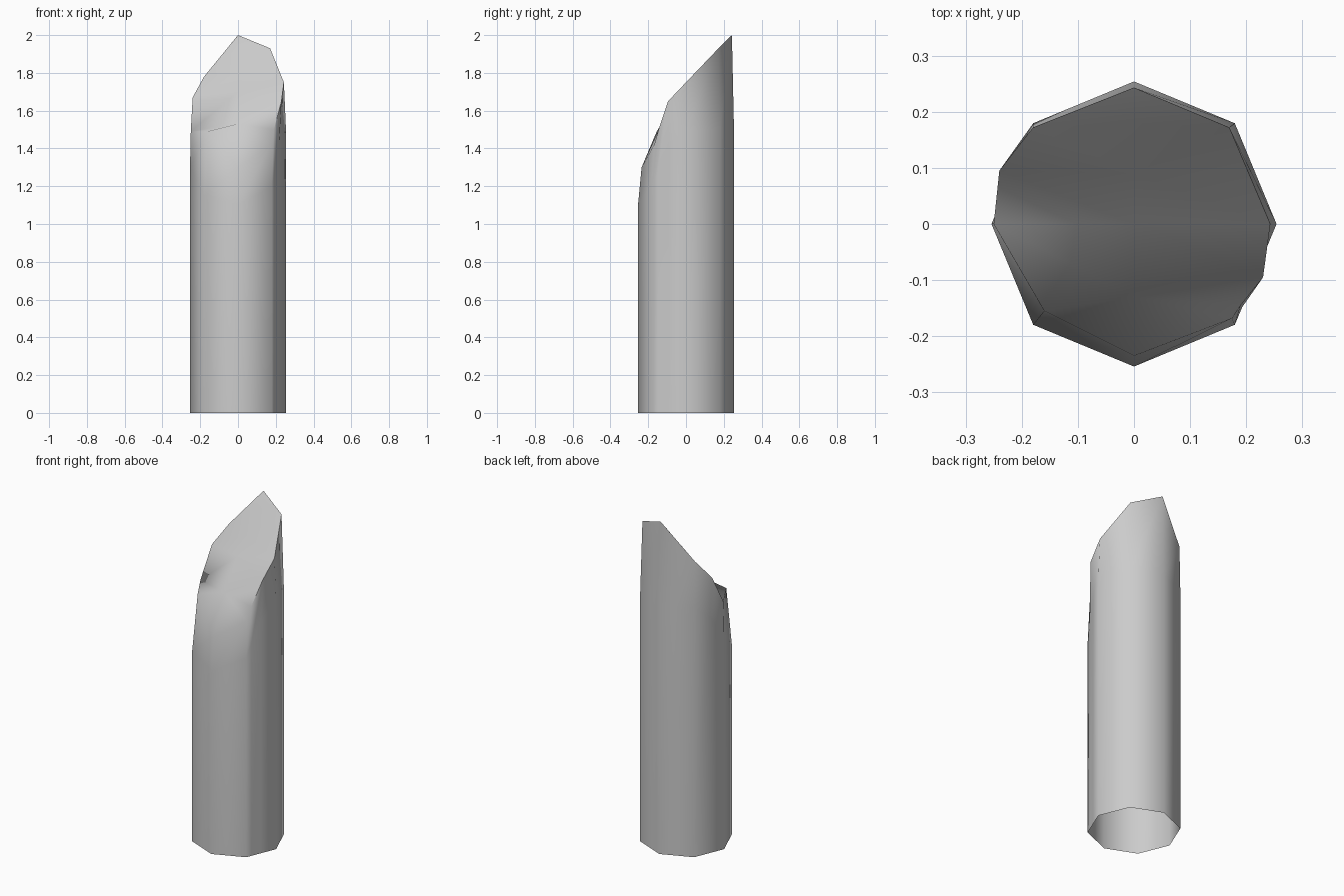
import bpy, bmesh, math

if "Cube" in bpy.data.objects:
    bpy.data.objects.remove(bpy.data.objects["Cube"])

# Broken rim, counter-clockwise from the front: x, y, z, and height where the taper starts
rim = [
    (0.0, -0.235, 1.30, 1.10),
    (0.175, -0.168, 1.42, 1.20),
    (0.19, -0.145, 1.50, 1.28),
    (0.23, -0.095, 1.65, 1.40),
    (0.243, 0.0, 1.75, 1.50),
    (0.17, 0.172, 1.93, 1.50),
    (0.0, 0.243, 2.00, 1.50),
    (-0.18, 0.172, 1.78, 1.50),
    (-0.24, 0.095, 1.67, 1.42),
    (-0.25, 0.0, 1.49, 1.30),
    (-0.16, -0.155, 1.49, 1.15),
]
# Dented centre line of the broken face, front to back
spine = [(0, -0.13, 1.53), (0, 0.0, 1.70), (0, 0.09, 1.79), (0, 0.18, 1.93)]


def on_octagon(x, y, r=0.254):
    """Push a point out onto an octagon with a corner on +x."""
    a = math.atan2(y, x)
    off = (a % (math.pi / 4)) - math.pi / 8
    near = round(a / (math.pi / 4)) * math.pi / 4
    if abs(a - near) < 0.09:                      # snap to the corner
        return r * math.cos(near), r * math.sin(near)
    d = r * math.cos(math.pi / 8) / math.cos(off)
    return d * math.cos(a), d * math.sin(a)


bm = bmesh.new()
flat = [on_octagon(x, y) for x, y, z, s in rim]
# corner points that must not collapse together keep their place on the side
flat[2] = (0.193, -0.148)
base = [bm.verts.new((x, y, 0)) for x, y in flat]
mid = [bm.verts.new((p[0], p[1], r[3])) for p, r in zip(flat, rim)]
top = [bm.verts.new(r[:3]) for r in rim]

# Hollow outer wall, open at the bottom
n = len(rim)
for low, high in ((base, mid), (mid, top)):
    for i in range(n):
        j = (i + 1) % n
        bm.faces.new((low[i], low[j], high[j], high[i]))

# Slanted broken face
d, c, b, a = [bm.verts.new(p) for p in spine]
t = top
for f in [(t[0], t[1], d), (t[1], t[2], d), (t[2], t[3], d), (t[3], t[4], c, d),
          (t[4], t[5], b, c), (t[5], a, b), (t[5], t[6], a), (t[6], t[7], a),
          (t[7], t[8], b, a), (t[8], t[9], c, b), (t[9], t[10], d, c), (t[10], t[0], d)]:
    bm.faces.new(f)

mesh = bpy.data.meshes.new("broken_post")
bm.to_mesh(mesh)
bm.free()
post = bpy.data.objects.new("broken_post", mesh)
bpy.context.collection.objects.link(post)
bpy.context.view_layer.objects.active = post
post.select_set(True)
bpy.ops.object.shade_smooth_by_angle(angle=math.radians(65))
